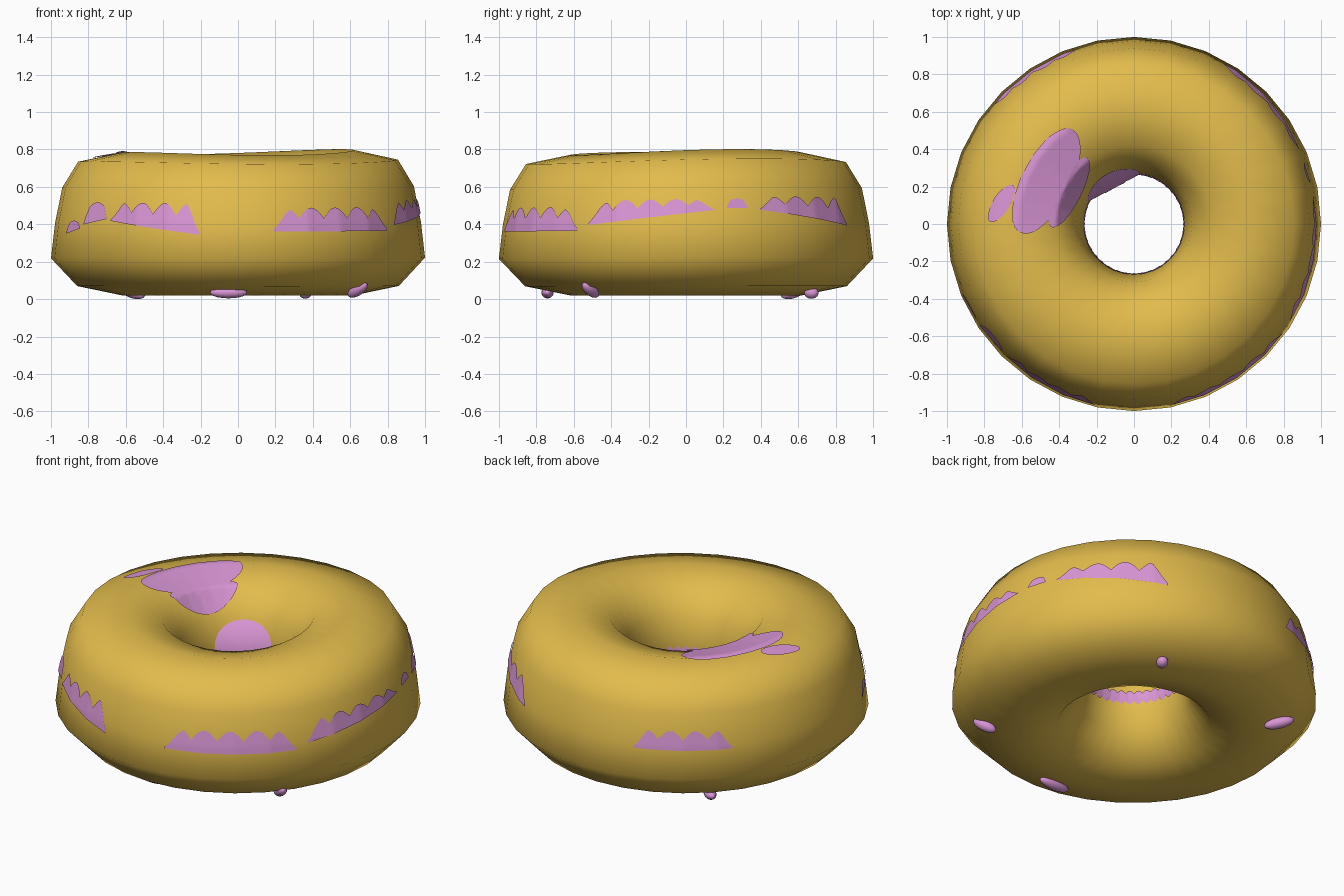
import bpy, bmesh, math
from mathutils import Vector, Matrix

if "Cube" in bpy.data.objects:
    bpy.data.objects.remove(bpy.data.objects["Cube"])

SIDES = 32
# Cross-section (radius, height), starting at the bottom and going outwards and up
PROFILE = [(.62, .02), (.86, .07), (1.0, .22), (.978, .41), (.94, .60), (.855, .74),
           (.62, .79), (.42, .74), (.31, .60), (.27, .41), (.31, .22), (.42, .07)]
N = len(PROFILE)


def material(name, rgb):
    m = bpy.data.materials.new(name)
    m.diffuse_color = (*rgb, 1)
    m.use_nodes = True
    m.node_tree.nodes["Principled BSDF"].inputs["Base Color"].default_value = m.diffuse_color
    return m


DOUGH = material("golden dough", (.76, .50, .072))
ICING = material("pink icing", (.69, .30, .66))


def vert(i, j):
    """Corner of the faceted ring; the top is slightly uneven."""
    a = math.tau * (i % SIDES) / SIDES
    r, z = PROFILE[j % N]
    top = .783 + .008 * math.cos(a - .7) + .011 * math.cos(2 * (a - .44))
    return Vector((r * math.cos(a), r * math.sin(a), .02 + (z - .02) * (top - .02) / .77))


def surf(a, t):
    """Point on the faceted ring at angle a and profile position t."""
    u = (a % math.tau) / math.tau * SIDES
    i, j = math.floor(u), math.floor(t)
    fu, ft = u - i, t - j
    return (vert(i, j).lerp(vert(i + 1, j), fu)).lerp(vert(i, j + 1).lerp(vert(i + 1, j + 1), fu), ft)


def lifted(a, t, h):
    """Surface point pushed outwards by h."""
    e = .02
    n = (surf(a + e, t) - surf(a - e, t)).cross(surf(a, t + e) - surf(a, t - e))
    return surf(a, t) + n.normalized() * h


def find_t(value, axis, t0, t1):
    """Profile position between t0 and t1 whose radius (0) or height (1) is value."""
    for j in range(t0, t1):
        p, q = PROFILE[j % N][axis], PROFILE[(j + 1) % N][axis]
        if min(p, q) <= value <= max(p, q):
            return j + (value - p) / (q - p)
    return t1


def grid(name, f, na, nb, mat):
    """Smooth mesh from f(s, w), s and w running 0..1."""
    bm = bmesh.new()
    rows = [[bm.verts.new(f(i / na, j / nb)) for j in range(nb + 1)] for i in range(na + 1)]
    for i in range(na):
        for j in range(nb):
            bm.faces.new((rows[i][j], rows[i + 1][j], rows[i + 1][j + 1], rows[i][j + 1]))
    bmesh.ops.remove_doubles(bm, verts=bm.verts, dist=1e-5)
    return finish(name, bm, mat)


def finish(name, bm, mat):
    for f in bm.faces:
        f.smooth = True
    me = bpy.data.meshes.new(name)
    bm.to_mesh(me)
    bm.free()
    me.materials.append(mat)
    ob = bpy.data.objects.new(name, me)
    bpy.context.collection.objects.link(ob)
    return ob


# Ring of dough
grid("dough_ring", lambda s, w: vert(round(s * SIDES), round(w * N)), SIDES, N, DOUGH)


# Icing showing along the outer side: start/end angle, lower edge at start/end, upper edge
def band(name, a0, a1, z0, z1, ztop):
    lobes = max(1, round((a1 - a0) / 9))

    def f(s, w):
        a = math.radians(a0 + (a1 - a0) * s)
        low = z0 + (z1 - z0) * s
        arch = (.55 + .45 * abs(math.sin(math.pi * lobes * s))) * min(1, 6 * s + .15, 6 * (1 - s) + .15)
        z = low + (ztop - low) * arch * w
        return lifted(a, find_t(z, 1, 2, 5), .007)
    grid(name, f, max(12, lobes * 10), 6, ICING)


BANDS = [(202, 211, .35, .38, .42), (213, 224, .40, .43, .52), (226, 258, .42, .35, .52),
         (281, 324, .37, .37, .50), (328, 369, .40, .47, .53), (13, 20, .48, .48, .53),
         (24, 61, .47, .39, .54), (108, 140, .39, .39, .50)]
for k, b in enumerate(BANDS):
    band(f"icing_edge_{k + 1}", *b)


# Icing showing on top: ellipses seen from above (centre, half sizes, turn)
def top_patch(name, cx, cy, rl, rw, turn):
    c, s_ = math.cos(math.radians(turn)), math.sin(math.radians(turn))

    def f(s, w):
        p, q = w * rl * math.cos(math.tau * s), w * rw * math.sin(math.tau * s)
        x, y = cx + p * c - q * s_, cy + p * s_ + q * c
        return lifted(math.atan2(y, x), find_t(math.hypot(x, y), 0, 5, 9), .008)
    grid(name, f, 40, 14, ICING)


top_patch("icing_top_large", -.47, .23, .31, .13, 63)
top_patch("icing_top_inner", -.35, .17, .21, .06, 63)
top_patch("icing_top_outer", -.71, .11, .115, .045, 58)


# Thin lobed ring of icing around the hole
def hole_ring(s, w):
    wave = .02 + .02 * abs(math.sin(math.pi * 36 * s))
    return lifted(math.tau * s, find_t(.40 + (1 - 2 * w) * wave, 1, 6, 12), .007)


grid("icing_hole_ring", hole_ring, 288, 4, ICING)


# Bulging drip inside the hole
def drip(s, w):
    a = math.radians(118 + 35 * w * math.cos(math.tau * s))
    z = .43 + .16 * w * math.sin(math.tau * s)
    return lifted(a, find_t(z, 1, 6, 12), .05 * (1 - w * w) + .003)


grid("icing_hole_drip", drip, 40, 10, ICING)

# Drops under the ring: position, length, direction, tilt
DROPS = [(-.05, -.74, .035, .10, 0, 0), (.64, -.51, .05, .07, -38, -28),
         (-.56, .57, .035, .085, 135, -12), (.36, .67, .033, .04, 60, 0)]
for k, (x, y, z, half, turn, tilt) in enumerate(DROPS):
    bm = bmesh.new()
    m = (Matrix.Translation((x, y, z)) @ Matrix.Rotation(math.radians(turn), 4, 'Z')
         @ Matrix.Rotation(math.radians(tilt), 4, 'Y') @ Matrix.Diagonal((half, .033, .031, 1)))
    bmesh.ops.create_uvsphere(bm, u_segments=16, v_segments=10, radius=1, matrix=m)
    finish(f"icing_drop_{k + 1}", bm, ICING)
